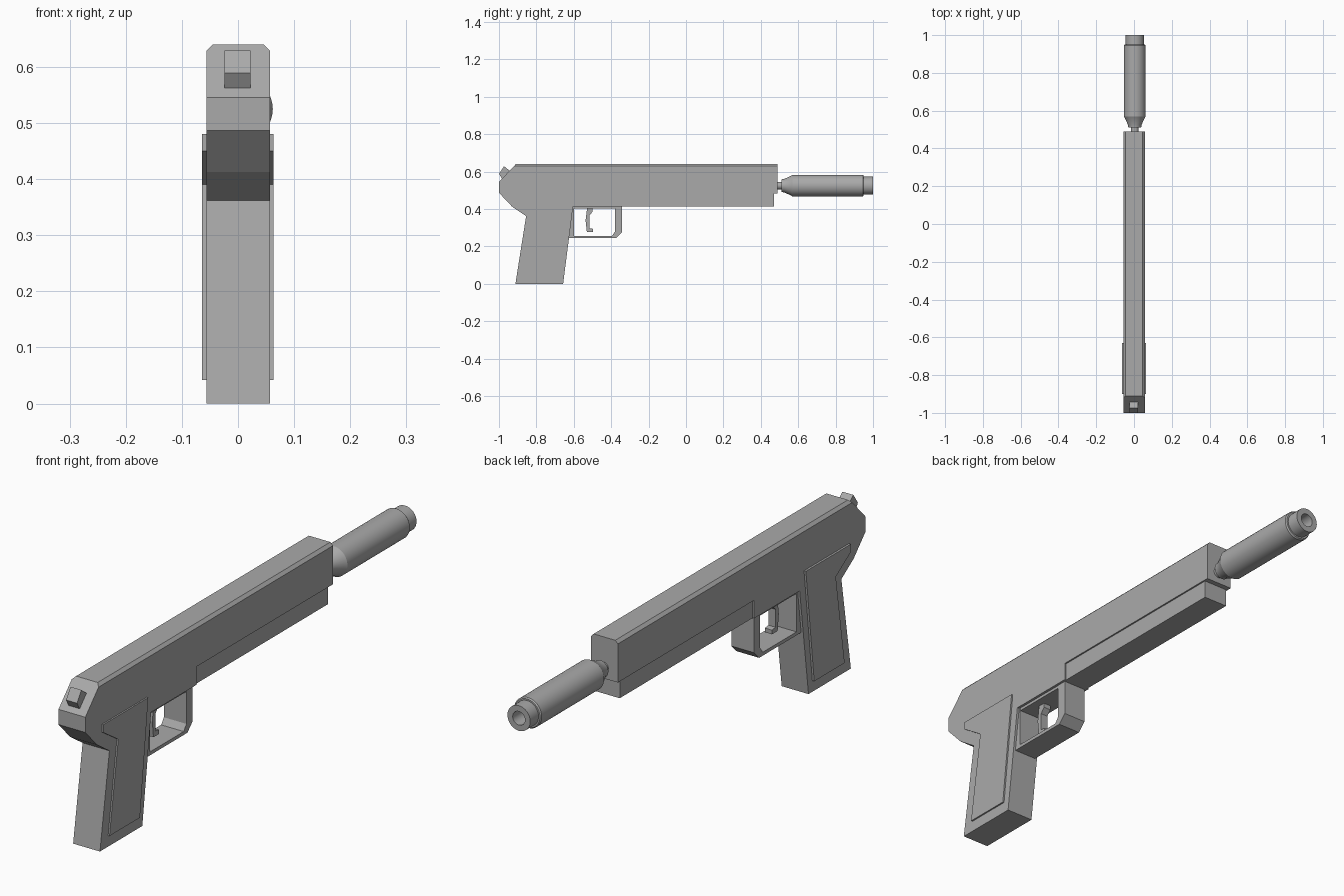
import bpy
import bmesh
import math
from mathutils import Matrix

cube = bpy.data.objects.get("Cube")
if cube:
    bpy.data.objects.remove(cube, do_unlink=True)

GREY = (0.4, 0.4, 0.4, 1)
steel = bpy.data.materials.new("grey_steel")
steel.use_nodes = True
steel.diffuse_color = GREY
steel.node_tree.nodes["Principled BSDF"].inputs["Base Color"].default_value = GREY


def finish(name, bm):
    bmesh.ops.recalc_face_normals(bm, faces=bm.faces)
    mesh = bpy.data.meshes.new(name)
    bm.to_mesh(mesh)
    bm.free()
    mesh.materials.append(steel)
    obj = bpy.data.objects.new(name, mesh)
    bpy.context.collection.objects.link(obj)
    return obj


def slab(name, profile, x0, x1, chamfer_top=0):
    """Extrude a side profile of (y, z) points from x0 to x1."""
    bm = bmesh.new()
    face = bm.faces.new([bm.verts.new((x0, y, z)) for y, z in profile])
    new = bmesh.ops.extrude_face_region(bm, geom=[face])["geom"]
    bmesh.ops.translate(bm, vec=(x1 - x0, 0, 0),
                        verts=[v for v in new if isinstance(v, bmesh.types.BMVert)])
    if chamfer_top:
        top = max(z for y, z in profile)
        edges = [e for e in bm.edges
                 if all(v.co.z > top - 0.001 for v in e.verts)
                 and abs(e.verts[0].co.y - e.verts[1].co.y) > 0.1]
        bmesh.ops.bevel(bm, geom=edges, offset=chamfer_top, segments=1, affect='EDGES')
    return finish(name, bm)


def lathe(name, profile, center_x, center_z, steps=32):
    """Spin a profile of (y, radius) points around an axis along y."""
    bm = bmesh.new()
    verts = [bm.verts.new((r, y, 0)) for y, r in profile]
    edges = [bm.edges.new(pair) for pair in zip(verts, verts[1:])]
    bmesh.ops.spin(bm, geom=verts + edges, cent=(0, 0, 0), axis=(0, 1, 0),
                   angle=math.tau, steps=steps, use_duplicate=False)
    bmesh.ops.remove_doubles(bm, verts=bm.verts, dist=0.0001)
    bm.transform(Matrix.Translation((center_x, 0, center_z)))
    obj = finish(name, bm)
    bpy.ops.object.select_all(action='DESELECT')
    obj.select_set(True)
    bpy.context.view_layer.objects.active = obj
    bpy.ops.object.shade_smooth_by_angle(angle=math.radians(25))
    return obj


# Slide, rear frame and grip share one outline
slab("body", [(0.49, 0.64), (-0.91, 0.64), (-1, 0.545), (-1, 0.487),
              (-0.93, 0.413), (-0.855, 0.362), (-0.912, 0), (-0.657, 0),
              (-0.604, 0.413), (-0.33, 0.413), (-0.33, 0.482), (0.49, 0.482)],
     -0.056, 0.057, chamfer_top=0.011)

# Slightly narrower frame under the slide
slab("front_frame", [(-0.34, 0.413), (0.47, 0.413), (0.47, 0.49), (-0.34, 0.49)],
     -0.05, 0.051)

# Raised grip panels on both sides
panel = [(-0.63, 0.48), (-0.9, 0.48), (-0.9, 0.45), (-0.81, 0.39),
         (-0.863, 0.042), (-0.68, 0.042)]
slab("right_grip_panel", panel, -0.064, -0.05)
slab("left_grip_panel", panel, 0.05, 0.063)

# Trigger guard loop: outer outline, then back along the inner outline
slab("trigger_guard", [(-0.61, 0.418), (-0.626, 0.244), (-0.373, 0.244),
                       (-0.341, 0.276), (-0.341, 0.418), (-0.379, 0.418),
                       (-0.379, 0.28), (-0.395, 0.257), (-0.598, 0.257),
                       (-0.598, 0.418)], -0.047, 0.048)
slab("guard_top", [(-0.6, 0.402), (-0.37, 0.402), (-0.37, 0.42), (-0.6, 0.42)],
     -0.046, 0.047)

# Trigger with a small foot
slab("trigger", [(-0.5, 0.41), (-0.5, 0.385), (-0.517, 0.365), (-0.517, 0.297),
                 (-0.496, 0.294), (-0.496, 0.278), (-0.53, 0.278),
                 (-0.537, 0.34), (-0.528, 0.41)], -0.015, 0.015)

# Rear sight block seated on the sloped back
slab("rear_sight", [(-1, 0.589), (-0.973, 0.629), (-0.93, 0.595), (-0.96, 0.555),
                    (-0.984, 0.562)], -0.024, 0.022)

# Barrel neck, suppressor tube and hollow muzzle
lathe("suppressor", [(0.47, 0), (0.47, 0.02), (0.51, 0.02), (0.51, 0.034),
                     (0.525, 0.036), (0.56, 0.052), (0.57, 0.058), (0.945, 0.058),
                     (0.95, 0.054), (0.95, 0.048), (1, 0.048), (1, 0.026),
                     (0.85, 0.026), (0.85, 0)], 0.004, 0.525)
